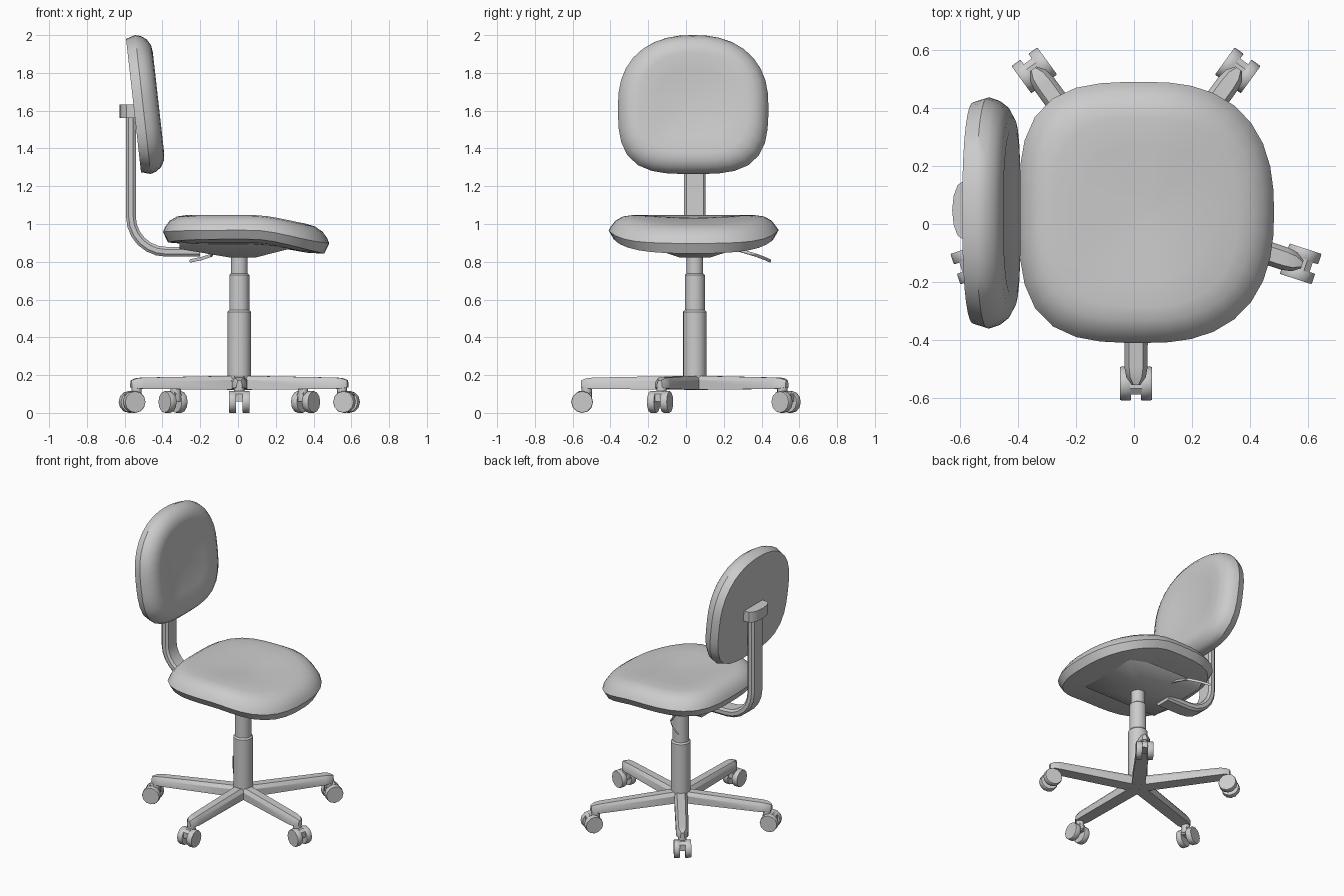
import bpy, bmesh
from math import sin, cos, pi, radians
from mathutils import Vector, Matrix

if "Cube" in bpy.data.objects:
    bpy.data.objects.remove(bpy.data.objects["Cube"])

CX, CY = 0.007, 0.047          # column axis


def loft(name, rings, matrix=Matrix(), angle=35):
    """Skin a list of equal-length closed rings and cap both ends."""
    bm = bmesh.new()
    vs = [[bm.verts.new(matrix @ Vector(p)) for p in ring] for ring in rings]
    n = len(vs[0])
    for a, b in zip(vs, vs[1:]):
        for i in range(n):
            j = (i + 1) % n
            bm.faces.new((a[i], a[j], b[j], b[i]))
    bm.faces.new(vs[0])
    bm.faces.new(vs[-1])
    bmesh.ops.recalc_face_normals(bm, faces=bm.faces)
    me = bpy.data.meshes.new(name)
    bm.to_mesh(me)
    bm.free()
    ob = bpy.data.objects.new(name, me)
    bpy.context.collection.objects.link(ob)
    bpy.ops.object.select_all(action='DESELECT')
    ob.select_set(True)
    bpy.context.view_layer.objects.active = ob
    bpy.ops.object.shade_smooth_by_angle(angle=radians(angle))
    return ob


def turned(name, profile, matrix, sides=24, angle=35):
    """Round part from (radius, height) pairs."""
    return loft(name, [[(r * cos(2 * pi * i / sides), r * sin(2 * pi * i / sides), z)
                        for i in range(sides)] for r, z in profile], matrix, angle)


def rounded(hx, hy, power, sides=36):
    """Superellipse outline; power(c, s) picks the squareness per quadrant."""
    pts = []
    for i in range(sides):
        c, s = cos(2 * pi * i / sides), sin(2 * pi * i / sides)
        n = power(c, s)
        k = (abs(c) ** n + abs(s) ** n) ** (-1 / n)
        pts.append((hx * k * c, hy * k * s))
    return pts


def rect(x0, x1, y0, y1, z):
    return [(x0, y0, z), (x1, y0, z), (x1, y1, z), (x0, y1, z)]


def smooth(t):
    t = min(max(t, 0), 1)
    return t * t * (3 - 2 * t)


# Seat cushion: waterfall edge at +x, slight saddle on top
outline = rounded(0.44, 0.45, lambda c, s: 2.5 if c > 0 else 3.3)
rings = []
for k, z, lift in ((0.4, 0.89, 0), (0.75, 0.895, 0.01), (0.94, 0.902, 0.02), (1, 0.957, 0.01),
                   (0.975, 0.985, 0), (0.92, 1.017, 0), (0.83, 1.04, 0), (0.72, 1.047, 0),
                   (0.5, 1.043, 0), (0.25, 1.036, 0), (0.05, 1.033, 0)):
    rings.append([(k * x + 0.043, k * y + 0.04,
                   z + lift * (k * y / 0.45) ** 2 - 0.06 * smooth((k * x - 0.03) / 0.42))
                  for x, y in outline])
loft("seat", rings)

# Backrest cushion: local x -> world y, local y -> up, local z -> towards the seat
outline = rounded(0.398, 0.37, lambda c, s: 2.3 if s > 0 else 3.3)
tilt = radians(6.4)
frame = Matrix(((0, -sin(tilt), cos(tilt), -0.553),
                (1, 0, 0, 0.038),
                (0, cos(tilt), sin(tilt), 1.627),
                (0, 0, 0, 1)))
loft("backrest", [[(k * x, k * y, w) for x, y in outline] for k, w in
                  ((0.5, 0), (0.96, 0), (1, 0.05), (0.975, 0.08), (0.92, 0.108), (0.83, 0.128),
                   (0.72, 0.133), (0.5, 0.122), (0.25, 0.112), (0.05, 0.11))], frame)

# Support bar: flat section swept along an L-shaped path
path = [((-0.2, 0.853), 0), ((-0.38, 0.853), 0)]
path += [((-0.38 - 0.187 * sin(a), 1.04 - 0.187 * cos(a)), a)
         for a in (radians(15 * i) for i in range(1, 7))]
path.append(((-0.567, 1.6), pi / 2))
section = [(-0.057, -0.012), (-0.045, -0.026), (0.045, -0.026), (0.057, -0.012),
           (0.057, 0.012), (0.045, 0.026), (-0.045, 0.026), (-0.057, 0.012)]
loft("support_bar", [[(x + v * sin(a), CY + u, z + v * cos(a)) for u, v in section]
                     for (x, z), a in path])

# Bracket joining the bar to the backrest: bowed towards the rear
bow = [(-0.545, 0.1), (-0.59, 0.1)]
bow += [(-0.59 - 0.037 * cos(t), 0.1 * sin(t)) for t in (radians(a) for a in (60, 30, 0, -30, -60))]
bow += [(-0.59, -0.1), (-0.545, -0.1)]
loft("back_bracket", [[(x, CY + y, z) for x, y in bow] for z in (1.56, 1.632)])

# Mechanism pan under the seat
loft("seat_pan", [rect(-0.31, 0.29, -0.21, 0.31, 0.915), rect(-0.31, 0.27, -0.17, 0.27, 0.868),
                  rect(-0.04, 0.09, -0.03, 0.125, 0.822)])

# Height lever
pts = [(-0.08, 0.12, 0.875), (-0.13, 0.28, 0.862), (-0.14, 0.37, 0.835),
       (-0.19, 0.415, 0.818), (-0.25, 0.445, 0.805)]
loft("height_lever", [[(x + 0.009 * cos(t) * 0.8, y - 0.009 * cos(t) * 0.6, z + 0.009 * sin(t))
                       for t in (2 * pi * i / 8 for i in range(8))] for x, y, z in pts])

# Telescoping column
turned("gas_column", [(0.05, 0.125), (0.062, 0.13), (0.062, 0.535), (0.053, 0.545), (0.053, 0.73),
                      (0.044, 0.738), (0.044, 0.85)], Matrix.Translation((CX, CY, 0)))


def leg_section(r, w, top, bottom):
    return [(r, -w, bottom), (r, w, bottom), (r, w, top - 0.022),
            (r, w * 0.6, top), (r, -w * 0.6, top), (r, -w, top - 0.022)]


# Five-star base with twin-wheel casters
for i in range(5):
    m = Matrix.Translation((CX, CY, 0)) @ Matrix.Rotation(radians(72 * i - 90), 4, 'Z')
    loft(f"base_leg_{i}", [leg_section(0, 0.043, 0.197, 0.122), leg_section(0.54, 0.04, 0.187, 0.127),
                           leg_section(0.575, 0.034, 0.183, 0.13),
                           leg_section(0.603, 0.014, 0.172, 0.135)], m)
    turned(f"caster_stem_{i}", [(0.027, 0.07), (0.027, 0.14)], m @ Matrix.Translation((0.572, 0, 0)), 12)
    loft(f"caster_hood_{i}", [rect(0.552, 0.635, -0.02, 0.02, 0.06), rect(0.548, 0.635, -0.02, 0.02, 0.1),
                              rect(0.558, 0.615, -0.02, 0.02, 0.115)], m)
    for side in (-1, 1):
        wheel = m @ Matrix.Translation((0.597, 0.036 * side, 0.058)) @ Matrix.Rotation(pi / 2, 4, 'X')
        turned(f"caster_wheel_{i}_{'left' if side > 0 else 'right'}",
               [(0.056, -0.019), (0.058, -0.016), (0.058, 0.016), (0.056, 0.019)], wheel, 12)
